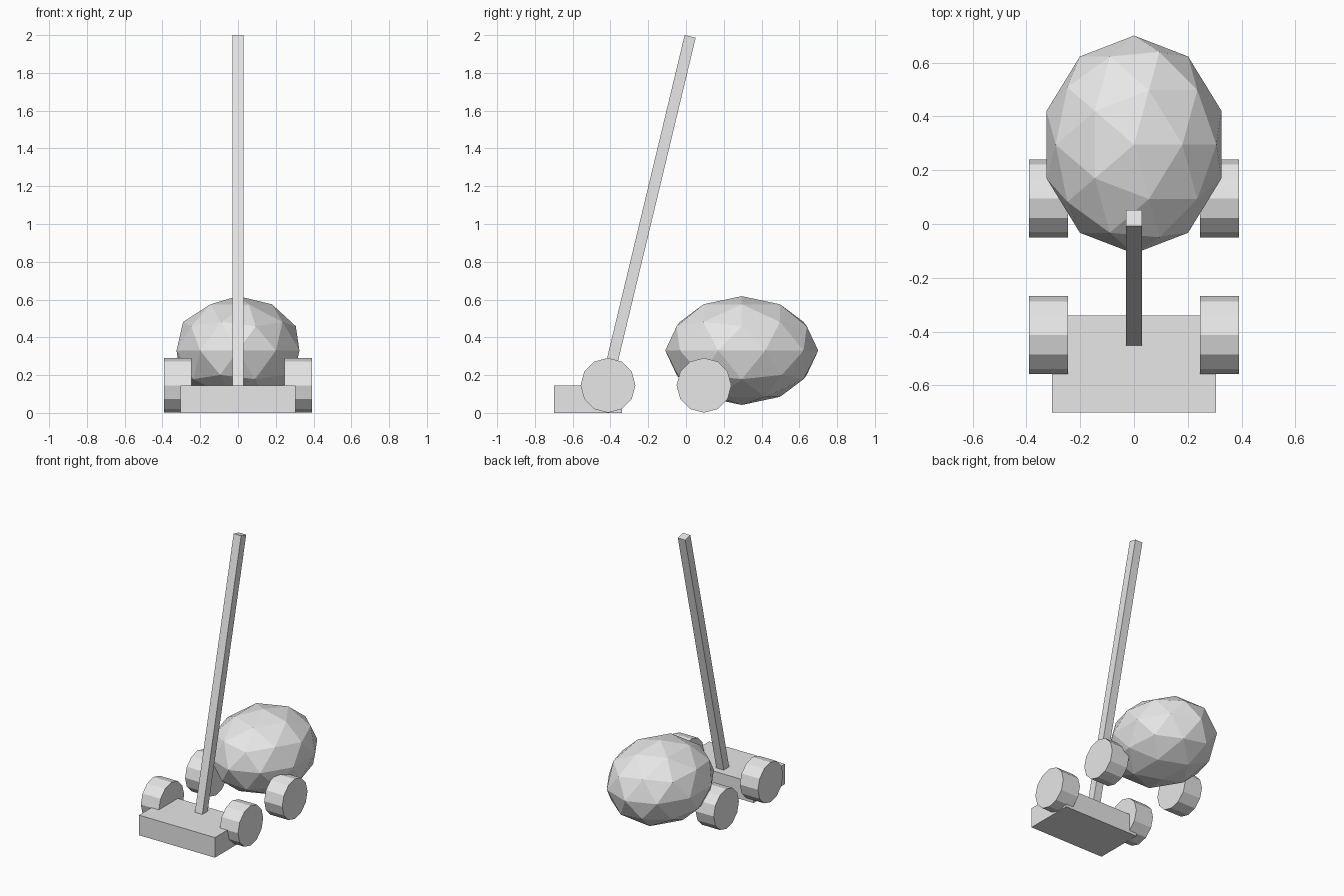
import bpy
import math

cube = bpy.data.objects.get("Cube")
if cube:
    bpy.data.objects.remove(cube, do_unlink=True)

# Single flat material
grey = bpy.data.materials.new("light_grey")
grey.use_nodes = True
grey.diffuse_color = (0.8, 0.8, 0.8, 1)
grey.node_tree.nodes["Principled BSDF"].inputs["Base Color"].default_value = (0.8, 0.8, 0.8, 1)


def finish(name, scale=(1, 1, 1)):
    """Name, scale and colour the primitive just added."""
    obj = bpy.context.object
    obj.name = name
    obj.scale = scale
    obj.data.materials.append(grey)
    return obj


# Front base block
bpy.ops.mesh.primitive_cube_add(size=1, location=(0, -0.52, 0.073))
finish("base_block", (0.61, 0.36, 0.146))

# Tilted square handle, rooted in the block
tilt = math.radians(13.5)
length = 1.93
top_y, top_z = 0.022, 1.993
bpy.ops.mesh.primitive_cube_add(
    size=1,
    location=(0, top_y - math.sin(tilt) * length / 2, top_z - math.cos(tilt) * length / 2),
    rotation=(-tilt, 0, 0))
finish("handle", (0.06, 0.06, length))

# Faceted egg-shaped rear body
bpy.ops.mesh.primitive_ico_sphere_add(subdivisions=2, radius=1, location=(0, 0.295, 0.33))
finish("rear_body", (0.342, 0.405, 0.288))

# Four twelve-sided wheels
for end, y in (("front", -0.413), ("rear", 0.095)):
    for side, sign in (("left", 1), ("right", -1)):
        bpy.ops.mesh.primitive_cylinder_add(
            vertices=12, radius=0.145, depth=0.145,
            location=(sign * 0.318, y, 0.146), rotation=(0, math.pi / 2, 0))
        finish(f"{end}_{side}_wheel")
